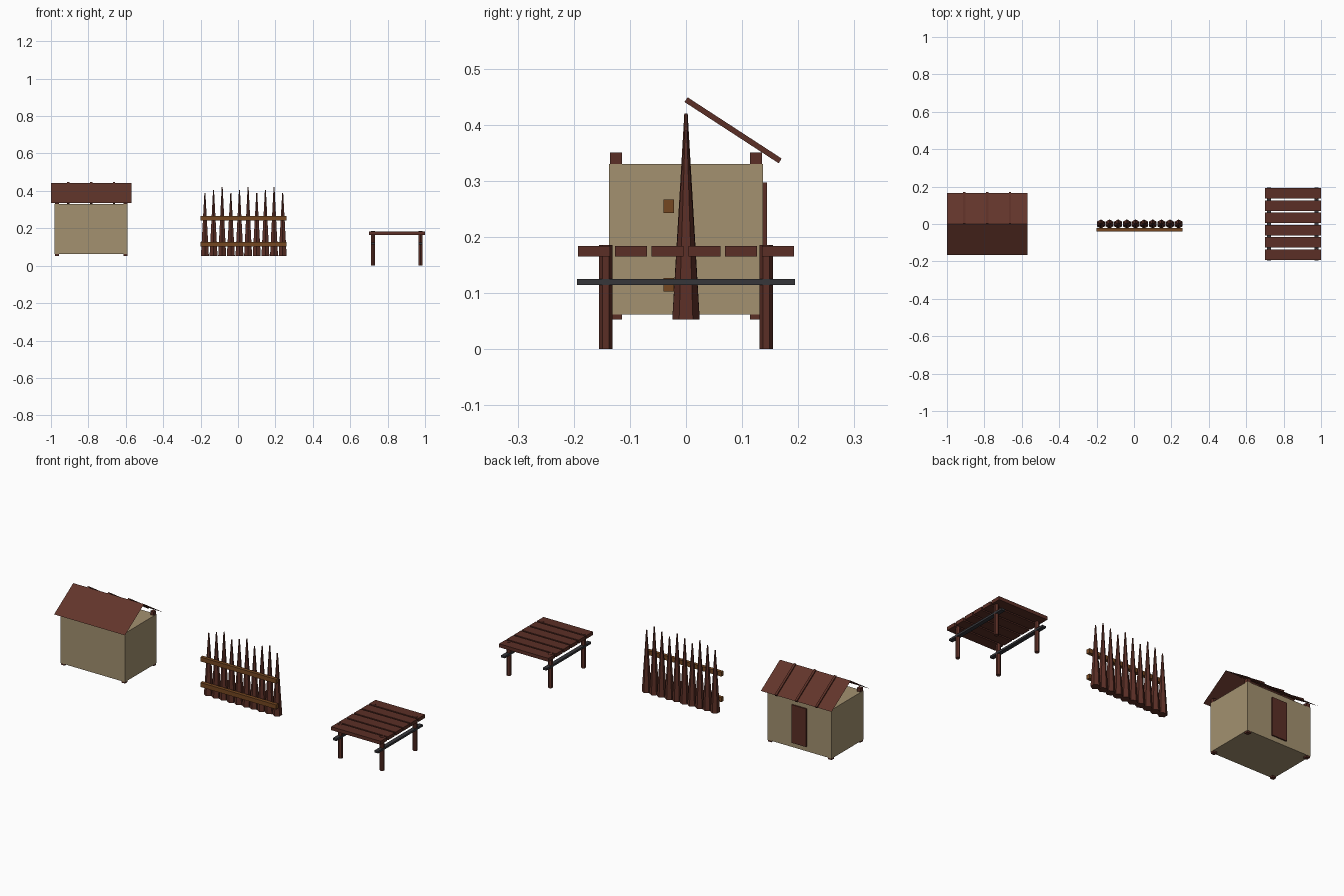
import bpy, bmesh, math
from mathutils import Matrix, Vector

if "Cube" in bpy.data.objects:
    bpy.data.objects.remove(bpy.data.objects["Cube"])


def material(name, r, g, b):
    lin = [(c / 255 / 12.92) if c < 11 else ((c / 255 + 0.055) / 1.055) ** 2.4 for c in (r, g, b)]
    m = bpy.data.materials.new(name)
    m.diffuse_color = (*lin, 1)
    m.use_nodes = True
    m.node_tree.nodes["Principled BSDF"].inputs["Base Color"].default_value = m.diffuse_color
    return m


PLASTER = material("tan plaster", 163, 145, 112)
ROOF = material("red brown roof", 98, 53, 42)
WOOD = material("dark brown wood", 91, 47, 38)
RAIL = material("orange brown wood", 117, 71, 33)
IRON = material("dark grey iron", 54, 54, 58)


def add_object(name, bm, mat):
    me = bpy.data.meshes.new(name)
    bm.normal_update()
    bm.to_mesh(me)
    bm.free()
    me.materials.append(mat)
    ob = bpy.data.objects.new(name, me)
    bpy.context.collection.objects.link(ob)
    return ob


def box(name, lo, hi, mat):
    lo, hi = Vector(lo), Vector(hi)
    bm = bmesh.new()
    bmesh.ops.create_cube(bm, size=1, matrix=Matrix.Translation((lo + hi) / 2) @ Matrix.Diagonal((*(hi - lo), 1)))
    return add_object(name, bm, mat)


def hex_pole(name, x, y, z0, z1, r0, r1, mat):
    bm = bmesh.new()
    bmesh.ops.create_cone(bm, cap_ends=True, segments=6, radius1=r0, radius2=r1, depth=z1 - z0,
                          matrix=Matrix.Translation((x, y, (z0 + z1) / 2)))
    # turn a corner towards +y
    bmesh.ops.rotate(bm, verts=bm.verts, cent=(x, y, 0), matrix=Matrix.Rotation(
        math.pi / 2 - math.atan2(bm.verts[:][0].co.y - y, bm.verts[:][0].co.x - x), 3, 'Z'))
    return add_object(name, bm, mat)


# --- Hut: walls, corner posts, door
box("hut_walls", (-0.98, -0.137, 0.062), (-0.59, 0.137, 0.33), PLASTER)
for x in (-0.968, -0.602):
    for y in (-0.125, 0.125):
        box("hut_corner_post", (x - 0.0105, y - 0.0105, 0.053), (x + 0.0105, y + 0.0105, 0.35), WOOD)
box("hut_door", (-0.83, 0.136, 0.088), (-0.74, 0.144, 0.297), WOOD)

# --- Hut roof: two thin sheets meeting at the ridge
RIDGE, EAVE, REACH = 0.443, 0.335, 0.166
for side, label in ((-1, "front"), (1, "back")):
    bm = bmesh.new()
    pts = [(-1, 0, RIDGE), (-0.57, 0, RIDGE), (-0.57, side * REACH, EAVE), (-1, side * REACH, EAVE)]
    if side < 0:
        pts.reverse()
    f = bm.faces.new([bm.verts.new(p) for p in pts])
    f.normal_update()
    if f.normal.z < 0:
        f.normal_flip()
    add_object("roof_sheet_" + label, bm, ROOF)

# --- Battens on the back roof slope
slope = math.atan2(RIDGE - EAVE, REACH)
length = math.hypot(RIDGE - EAVE, REACH) + 0.002
for x in (-0.908, -0.785, -0.663):
    bm = bmesh.new()
    bmesh.ops.create_cube(bm, size=1, matrix=Matrix.Translation((x, REACH / 2 + 0.001, (RIDGE + EAVE) / 2 + 0.001))
                          @ Matrix.Rotation(-slope, 4, 'X') @ Matrix.Diagonal((0.012, length, 0.01, 1)))
    add_object("roof_batten", bm, WOOD)

# --- Fence: sharpened stakes in three repeating heights, two rails
for i in range(10):
    hex_pole("fence_stake", -0.177 + i * 0.0462, 0, 0.053, (0.39, 0.405, 0.42)[i % 3], 0.0245, 0.003, WOOD)
for z in (0.115, 0.255):
    box("fence_rail", (-0.2, -0.04, z - 0.012), (0.26, -0.021, z + 0.012), RAIL)

# --- Table: planks, legs, iron side bars
for i in range(6):
    y = -0.164 + i * 0.0656
    box("table_plank", (0.7, y - 0.0285, 0.165), (1.0, y + 0.0285, 0.184), WOOD)
for x in (0.722, 0.975):
    for y in (-0.143, 0.143):
        hex_pole("table_leg", x, y, 0, 0.186, 0.012, 0.012, WOOD)
    box("table_side_bar", (x - 0.011, -0.194, 0.114), (x + 0.011, 0.194, 0.125), IRON)
